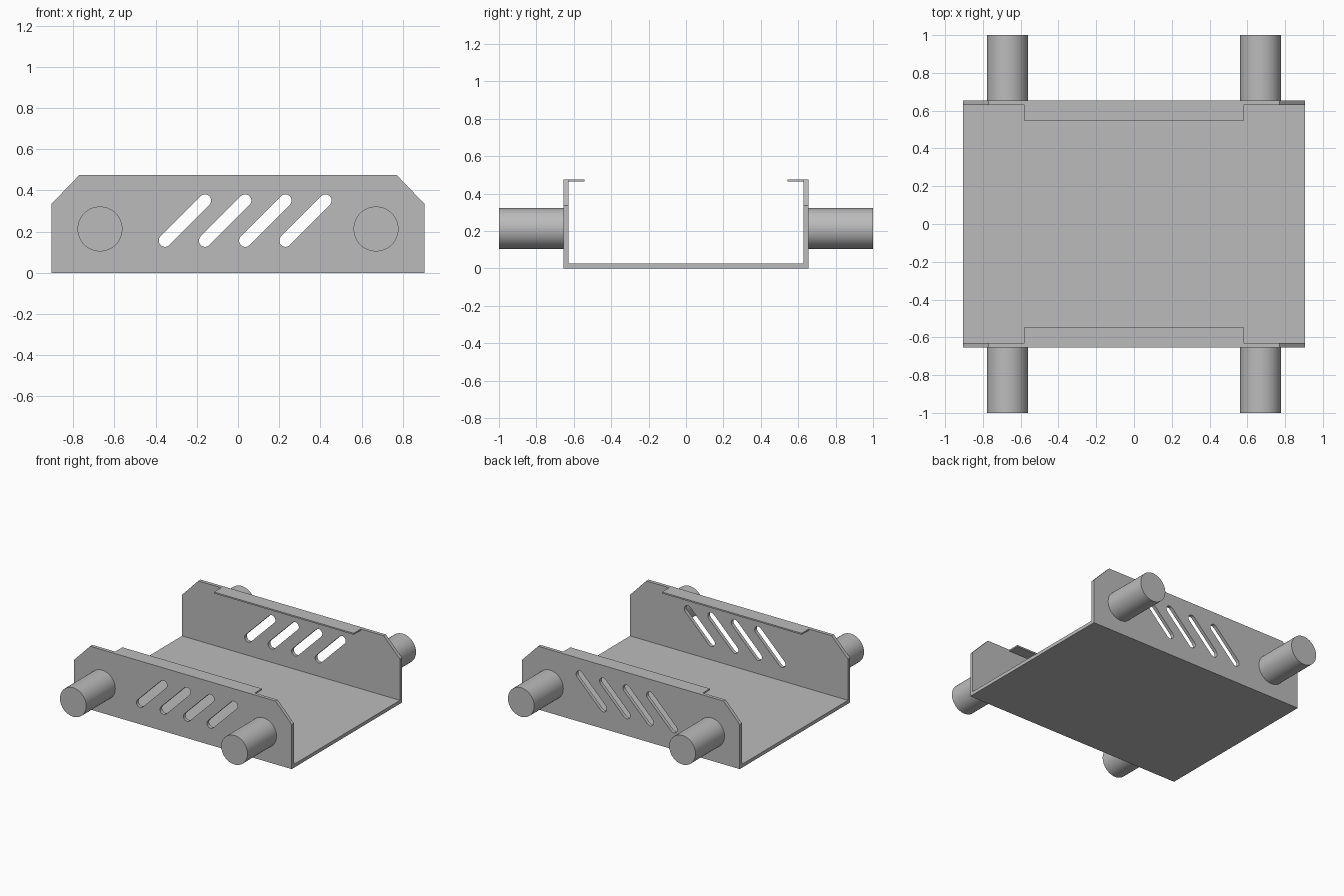
import bpy
import bmesh
from math import cos, sin, pi
from mathutils import Vector, Matrix

cube = bpy.data.objects.get("Cube")
if cube:
    bpy.data.objects.remove(cube, do_unlink=True)

# Overall dimensions
HALF_X, HALF_Y, HEIGHT, WALL = 0.905, 0.655, 0.475, 0.026
INNER_Y = HALF_Y - WALL

grey = bpy.data.materials.new("plain grey metal")
grey.use_nodes = True
COLOR = (0.5, 0.5, 0.5, 1)
grey.diffuse_color = COLOR
grey.node_tree.nodes["Principled BSDF"].inputs["Base Color"].default_value = COLOR


def finish(bm, name):
    bmesh.ops.recalc_face_normals(bm, faces=bm.faces)
    mesh = bpy.data.meshes.new(name)
    bm.to_mesh(mesh)
    bm.free()
    mesh.materials.append(grey)
    obj = bpy.data.objects.new(name, mesh)
    bpy.context.collection.objects.link(obj)
    return obj


def add_prism(bm, outline, direction):
    """Extrude a closed outline of 3D points along a direction."""
    face = bm.faces.new([bm.verts.new(p) for p in outline])
    ext = bmesh.ops.extrude_face_region(bm, geom=[face], use_keep_orig=True)
    verts = [g for g in ext["geom"] if isinstance(g, bmesh.types.BMVert)]
    bmesh.ops.translate(bm, verts=verts, vec=Vector(direction))


# Bent sheet channel: floor and two side walls in one profile
half = [(HALF_Y, 0), (HALF_Y, HEIGHT), (INNER_Y, HEIGHT), (INNER_Y, WALL)]
profile = half + [(-y, z) for y, z in reversed(half)]
bm = bmesh.new()
add_prism(bm, [(-HALF_X, y, z) for y, z in profile], (2 * HALF_X, 0, 0))
channel = finish(bm, "channel_body")

# Cutter: four slanted slots and the two clipped top corners
bm = bmesh.new()
SLOT_R, RUN, STEPS = 0.03, 0.195, 10
for i in range(4):
    x0, z0 = -0.355 + i * RUN, 0.156
    outline = []
    for k in range(2 * (STEPS + 1)):
        upper = k <= STEPS
        a = -pi / 4 + pi * (k if upper else k - 1) / STEPS
        shift = RUN if upper else 0
        outline.append((x0 + shift + SLOT_R * cos(a), -1, z0 + shift + SLOT_R * sin(a)))
    add_prism(bm, outline, (0, 2, 0))
for s in (-1, 1):
    corner = [(0.77, HEIGHT), (0.67, HEIGHT + 0.1037), (1.1, HEIGHT + 0.1037),
              (1.1, 0.1328)]
    add_prism(bm, [(s * x, -1, z) for x, z in corner], (0, 2, 0))
cutter = finish(bm, "slot_and_corner_cutter")
cutter.hide_render = True

mod = channel.modifiers.new("cut slots and corners", "BOOLEAN")
mod.operation, mod.solver, mod.object = "DIFFERENCE", "EXACT", cutter
bpy.context.view_layer.objects.active = channel
bpy.ops.object.modifier_apply(modifier=mod.name)
bpy.data.objects.remove(cutter, do_unlink=True)

for side, label in ((-1, "front"), (1, "back")):
    # Thin lip folded inward from the top of the wall
    bm = bmesh.new()
    y0, y1 = side * INNER_Y, side * 0.544
    add_prism(bm, [(-0.58, y0, HEIGHT), (0.58, y0, HEIGHT),
                   (0.58, y1, HEIGHT), (-0.58, y1, HEIGHT)], (0, 0, -0.011))
    finish(bm, label + "_lip")

    # Round posts standing out from the wall
    for sx, hand in ((-1, "right"), (1, "left")):
        bm = bmesh.new()
        length = 1 - HALF_Y
        place = Matrix.Translation((sx * 0.67, side * (HALF_Y + length / 2), 0.213))
        bmesh.ops.create_cone(bm, cap_ends=True, segments=64, radius1=0.109,
                              radius2=0.109, depth=length,
                              matrix=place @ Matrix.Rotation(pi / 2, 4, "X"))
        post = finish(bm, f"{label}_{hand}_post")
        bpy.ops.object.select_all(action="DESELECT")
        post.select_set(True)
        bpy.context.view_layer.objects.active = post
        bpy.ops.object.shade_smooth_by_angle(angle=pi / 6)
